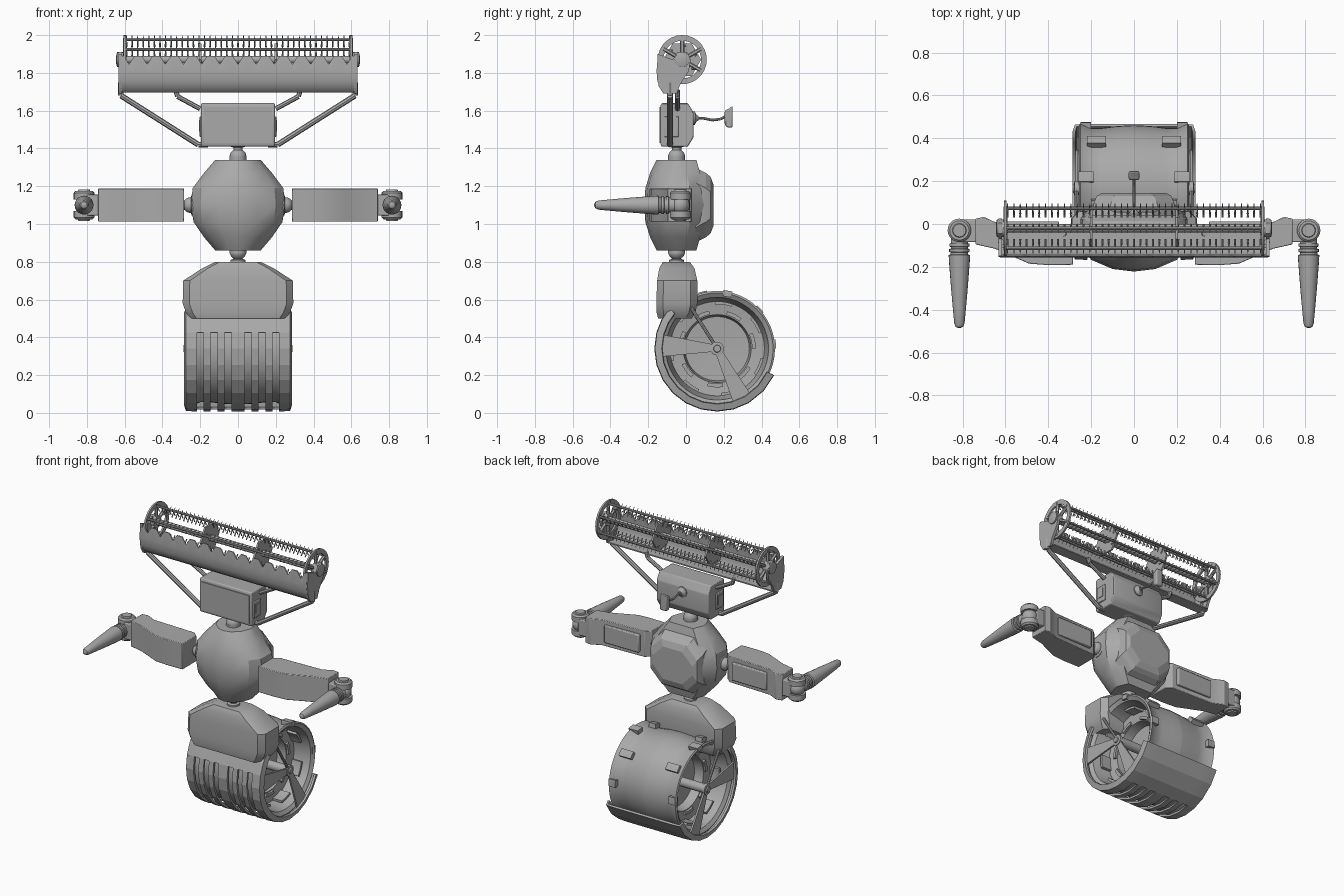
import bpy, bmesh, math
from mathutils import Vector, Matrix

if "Cube" in bpy.data.objects:
    bpy.data.objects.remove(bpy.data.objects["Cube"])

steel = bpy.data.materials.new("grey steel")
steel.diffuse_color = (0.4, 0.4, 0.4, 1)
steel.use_nodes = True
steel.node_tree.nodes["Principled BSDF"].inputs["Base Color"].default_value = steel.diffuse_color


def finish(name, bm, angle=35, mirror=False, bevel=0, thick=0):
    """Turn a bmesh into an object, smooth below the angle, add modifiers."""
    bmesh.ops.recalc_face_normals(bm, faces=bm.faces)
    for f in bm.faces:
        f.smooth = True
    for e in bm.edges:
        e.smooth = len(e.link_faces) == 2 and e.calc_face_angle(0) < math.radians(angle)
    me = bpy.data.meshes.new(name)
    bm.to_mesh(me)
    bm.free()
    me.materials.append(steel)
    ob = bpy.data.objects.new(name, me)
    bpy.context.collection.objects.link(ob)
    if thick:
        m = ob.modifiers.new("thickness", 'SOLIDIFY')
        m.thickness, m.offset = thick, 0
    if bevel:
        m = ob.modifiers.new("bevel", 'BEVEL')
        m.width, m.segments = bevel, 2
    if mirror:
        ob.modifiers.new("mirror", 'MIRROR')
    return ob


def loft(name, rings, closed=True, cap=True, **kw):
    bm = bmesh.new()
    rows = [[bm.verts.new(p) for p in r] for r in rings]
    n = len(rows[0])
    for a, b in zip(rows, rows[1:]):
        for i in range(n if closed else n - 1):
            j = (i + 1) % n
            bm.faces.new((a[i], a[j], b[j], b[i]))
    if cap:
        bm.faces.new(rows[0])
        bm.faces.new(rows[-1])
    return finish(name, bm, **kw)


def prism(name, pts, axis, lo, hi, **kw):
    """Extrude a 2D outline along x, y or z."""
    def at(p, h):
        v = list(p)
        v.insert("xyz".index(axis), h)
        return v
    return loft(name, [[at(p, h) for p in pts] for h in (lo, hi)], **kw)


def box(name, x0, x1, y0, y1, z0, z1, **kw):
    return prism(name, [(x0, y0), (x1, y0), (x1, y1), (x0, y1)], "z", z0, z1, **kw)


def lathe(name, prof, axis, centre, n=24, loop=False, **kw):
    """Revolve (height, radius) pairs about an axis through the centre."""
    k = "xyz".index(axis)
    rings = []
    for h, r in prof:
        ring = []
        for i in range(n):
            a = math.tau * i / n
            v = [r * math.cos(a), r * math.sin(a)]
            v.insert(k, h)
            ring.append(Vector(centre) + Vector(v))
        rings.append(ring)
    if loop:
        rings.append(rings[0])
    return loft(name, rings, cap=not loop, **kw)


def ball(name, c, r, **kw):
    prof = [(-r * math.cos(t * math.pi / 10), max(r * math.sin(t * math.pi / 10), 1e-4)) for t in range(11)]
    return lathe(name, prof, "z", c, 20, **kw)


def add_rod(bm, a, b, r0, r1=None, n=8):
    a, b = Vector(a), Vector(b)
    m = Matrix.Translation((a + b) / 2) @ (b - a).to_track_quat('Z', 'Y').to_matrix().to_4x4()
    bmesh.ops.create_cone(bm, cap_ends=True, segments=n, radius1=r0,
                          radius2=r0 if r1 is None else r1, depth=(b - a).length, matrix=m)


def rods(name, paths, r, n=8, **kw):
    bm = bmesh.new()
    for path in paths:
        for a, b in zip(path, path[1:]):
            add_rod(bm, a, b, r, n=n)
    return finish(name, bm, **kw)


def octagon(hx, y0, y1, c, z):
    return [(-hx + c, y0, z), (hx - c, y0, z), (hx, y0 + c, z), (hx, y1 - c, z),
            (hx - c, y1, z), (-hx + c, y1, z), (-hx, y1 - c, z), (-hx, y0 + c, z)]


# ---- harvesting reel ----
RY, RZ = -0.02, 1.87


def reel(x, r, a):
    return (x, RY + r * math.cos(a), RZ + r * math.sin(a))


bat_angles = [math.tau * i / 6 + math.pi / 6 for i in range(6)]
rods("reel_bats", [[reel(-0.6, 0.108, a), reel(0.6, 0.108, a)] for a in bat_angles], 0.008)
rods("reel_shaft", [[(-0.64, RY, RZ), (0.64, RY, RZ)]], 0.02, 12)
bm = bmesh.new()
for a in bat_angles:
    for i in range(41):
        x = -0.59 + i * 0.0295
        add_rod(bm, reel(x, 0.128, a + 0.1), reel(x, 0.07, a - 0.25), 0.002, 0.005, 4)
finish("reel_teeth", bm)
lathe("reel_end_rings", [(-.006, .1), (-.006, .13), (.006, .13), (.006, .1)], "x",
      (0.6, RY, RZ), 28, loop=True, mirror=True)
lathe("reel_end_hubs", [(-.01, .04), (.04, .04), (.045, .02)], "x", (0.6, RY, RZ), 16, mirror=True)
rods("reel_spokes", [[reel(0.6, 0.02, a), reel(0.6, 0.115, a)] for a in bat_angles], 0.011, 6, mirror=True)
lathe("reel_middle_discs", [(-.006, .1), (.006, .1)], "x", (0.2, RY, RZ), 6, mirror=True)

# ---- header trough with sawtooth lip and side plates ----
stations = []
for i in range(13):
    x, p = -0.625 + i * 1.25 / 13, 1.25 / 13
    stations += [(x, 1.89), (x + 0.2 * p, 1.89), (x + 0.5 * p, 1.845), (x + 0.8 * p, 1.89)]
stations.append((0.625, 1.89))
loft("header_trough", [[(x, -.145, t), (x, -.152, 1.81), (x, -.148, 1.76), (x, -.135, 1.72),
                        (x, -.11, 1.70), (x, -.04, 1.70)] for x, t in stations],
     closed=False, cap=False, thick=0.008)
prism("header_side_plates", [(-.15, 1.9), (-.155, 1.8), (-.145, 1.73), (-.12, 1.69), (-.05, 1.69),
                             (-.03, 1.74), (.015, 1.81), (.025, 1.87), (.005, 1.91), (-.045, 1.91),
                             (-.07, 1.87)], "x", 0.615, 0.632, mirror=True)
rods("outer_struts", [[(.62, -.085, 1.75), (.62, -.085, 1.68), (.21, -.085, 1.42), (.16, -.085, 1.42)]],
     0.015, mirror=True)
rods("inner_struts", [[(.33, -.045, 1.71), (.32, -.045, 1.675), (.2, -.045, 1.61)]], 0.013, mirror=True)

# ---- head box ----
prism("head_box", [(-.13, 1.41), (-.135, 1.425), (-.135, 1.625), (-.13, 1.64), (.01, 1.64),
                   (.04, 1.59), (.04, 1.46), (.01, 1.41)], "x", -0.195, 0.195, bevel=0.006)
box("head_front_panel", -.18, .18, -.141, -.13, 1.43, 1.62)
box("head_side_frame", .19, .203, -.115, -.04, 1.46, 1.57, mirror=True, bevel=.004)
box("head_side_window", .2, .207, -.1, -.055, 1.49, 1.55, mirror=True)
lathe("head_back_mount", [(0, .035), (.012, .035), (.02, .018), (.03, .012)], "y", (0, .035, 1.56), 16)
rods("tail_pipe", [[(0, .04, 1.56), (0, .09, 1.56), (0, .14, 1.55), (0, .18, 1.555), (0, .21, 1.57)]], .007)
prism("tail_paddle", [(.205, 1.525), (.22, 1.51), (.247, 1.51), (.247, 1.625), (.225, 1.61), (.205, 1.6)],
      "x", -.025, .025, bevel=.008)

# ---- ball joints on the centre line ----
lathe("neck", [(0, .045), (.03, .045), (.04, .025), (.08, .025), (.085, .04), (.1, .04)], "z", (0, -.05, 1.325))
ball("neck_ball", (0, -.05, 1.355), .045)
lathe("waist", [(0, .04), (.02, .04), (.025, .024), (.05, .024), (.055, .045), (.09, .045)], "z", (0, -.05, .79))
ball("waist_ball", (0, -.05, .855), .045)

# ---- torso ----
rings = []
for z, w, yf, yb in ((.86, .12, -.155, .055), (.93, .18, -.19, .075), (1.01, .235, -.215, .09),
                     (1.1, .25, -.222, .095), (1.19, .24, -.215, .09), (1.27, .18, -.19, .075),
                     (1.34, .12, -.155, .055)):
    half = [(w * .4, yf + .012), (w * .8, yf + .055), (w, yf + .12), (w, yb - .07), (w * .75, yb)]
    rings.append([(0, yf, z)] + [(x, y, z) for x, y in half] + [(-x, y, z) for x, y in half[::-1]])
loft("torso", rings, angle=28)


def back_ring(hx, hz, y):
    return [(x, y, z) for x, _, z in
            ((p[0], 0, 1.1 + p[1]) for p in octagon(hx, -hz, hz, .08, 0))]


loft("torso_back_plate", [back_ring(.19, .2, .05), back_ring(.19, .18, .085), back_ring(.185, .17, .105),
                          back_ring(.175, .15, .13), back_ring(.15, .11, .145)], angle=10)

# ---- arms ----
lathe("shoulder", [(0, .055), (.02, .055), (.03, .025), (.08, .025)], "x", (.225, -.06, 1.1), mirror=True)
ball("shoulder_ball", (.25, -.06, 1.1), .042, mirror=True)
prism("upper_arm", [(.285, -.19), (.4, -.192), (.49, -.185), (.57, -.15), (.65, -.115), (.74, -.095),
                    (.74, .025), (.70, .033), (.63, .0), (.32, -.01), (.285, -.04)],
      "z", 1.012, 1.188, mirror=True, angle=30, bevel=.004)
box("upper_arm_back_panel", .35, .61, -.02, .012, 1.04, 1.16, mirror=True, bevel=.006)
box("elbow_bracket", .73, .80, -.085, .02, 1.045, 1.155, mirror=True, bevel=.006)
for side in (-1, 1):
    lathe("elbow_plate", [(side * .03, .055), (side * .065, .055), (side * .075, .045)], "z",
          (.815, -.03, 1.1), 20, mirror=True)
    lathe("elbow_cap", [(side * .07, .035), (side * .083, .03)], "z", (.815, -.03, 1.1), 16, mirror=True)
ball("elbow_ball", (.815, -.03, 1.1), .05, mirror=True)
lathe("forearm", [(-.06, .04), (-.09, .04), (-.092, .047), (-.105, .047), (-.107, .04), (-.115, .04),
                  (-.117, .048), (-.13, .048), (-.132, .041), (-.142, .041), (-.145, .05), (-.17, .049),
                  (-.3, .039), (-.4, .03), (-.465, .024), (-.48, .017), (-.486, .005)], "y",
      (.815, 0, 1.1), 20, mirror=True)

# ---- pelvis fender ----
loft("fender", [octagon(h, a, b, c, z) for z, h, a, b, c in (
    (.50, .25, -.148, .03, .03), (.53, .275, -.155, .05, .035), (.58, .293, -.157, .06, .035),
    (.70, .29, -.153, .06, .035), (.765, .19, -.142, .045, .03), (.80, .12, -.122, .02, .025))], angle=32)

# ---- roller wheel ----
WY, WZ = 0.165, 0.34


def wheel(x, r, deg):
    a = math.radians(deg)
    return (x, WY + r * math.cos(a), WZ + r * math.sin(a))


lathe("roller_drum", [(0, .296), (.08, .292), (.15, .283), (.2, .283), (.25, .306), (.256, .296), (.24, .272),
                      (.13, .25), (.12, .18), (.06, .17), (.05, .005)], "x", (0, WY, WZ), 48, mirror=True)


def arc_block(name, x0, x1, r0, r1, a0, a1):
    steps = [a0 + (a1 - a0) * i / 5 for i in range(6)]
    return loft(name, [[wheel(x0, r0, a), wheel(x0, r1, a), wheel(x1, r1, a), wheel(x1, r0, a)]
                       for a in steps], mirror=True)


for i in range(7):
    arc_block("inner_rib", .11, .135, .185, .205, i * 51, i * 51 + 24)
    arc_block("outer_rib", .13, .2, .235, .25, i * 51 + 20, i * 51 + 42)
for a, x0, x1 in ((0, .2, .25), (38, .13, .22), (75, .19, .26), (100, .15, .2)):
    arc_block("drum_cleat", x0, x1, .28, .312, a, a + 9)

# ---- slotted cowl around the roller ----
half = [(.035, .326), (.072, .326), (.108, .326), (.145, .326), (.182, .326), (.218, .326), (.272, .324), (.28, .292)]
cols = [(-x, r) for x, r in half[::-1]] + half
angles = [140, 152, 165, 180, 195, 210, 225, 240, 255, 270, 285, 300, 318, 335]
bm = bmesh.new()
grid = [[bm.verts.new(wheel(x, r, a)) for x, r in cols] for a in angles]
for j, a in enumerate(angles[:-1]):
    for i in range(len(cols) - 1):
        mid = abs(cols[i][0] + cols[i + 1][0]) / 2
        slot = any(abs(mid - s) < .01 for s in (.0535, .1265, .2))
        if not (slot and 165 <= a < 285):
            bm.faces.new((grid[j][i], grid[j][i + 1], grid[j + 1][i + 1], grid[j + 1][i]))
finish("cowl", bm, thick=.014, angle=10)

# ---- cowl brackets and hubs ----
prism("front_bracket", [(.16, .36), (-.155, .42), (-.16, .295), (.16, .325)], "x", .262, .274, mirror=True)
prism("rear_bracket", [(.15, .335), (.25, .055), (.345, .095), (.18, .345)], "x", .262, .274, mirror=True)
rods("hub_rod", [[(.268, WY, WZ), (.268, .0, .6)]], .009, mirror=True)
lathe("wheel_hub", [(-.22, .03), (0, .03), (.002, .036), (.02, .036), (.022, .02), (.03, .018)], "x",
      (.258, WY, WZ), 16, mirror=True)
